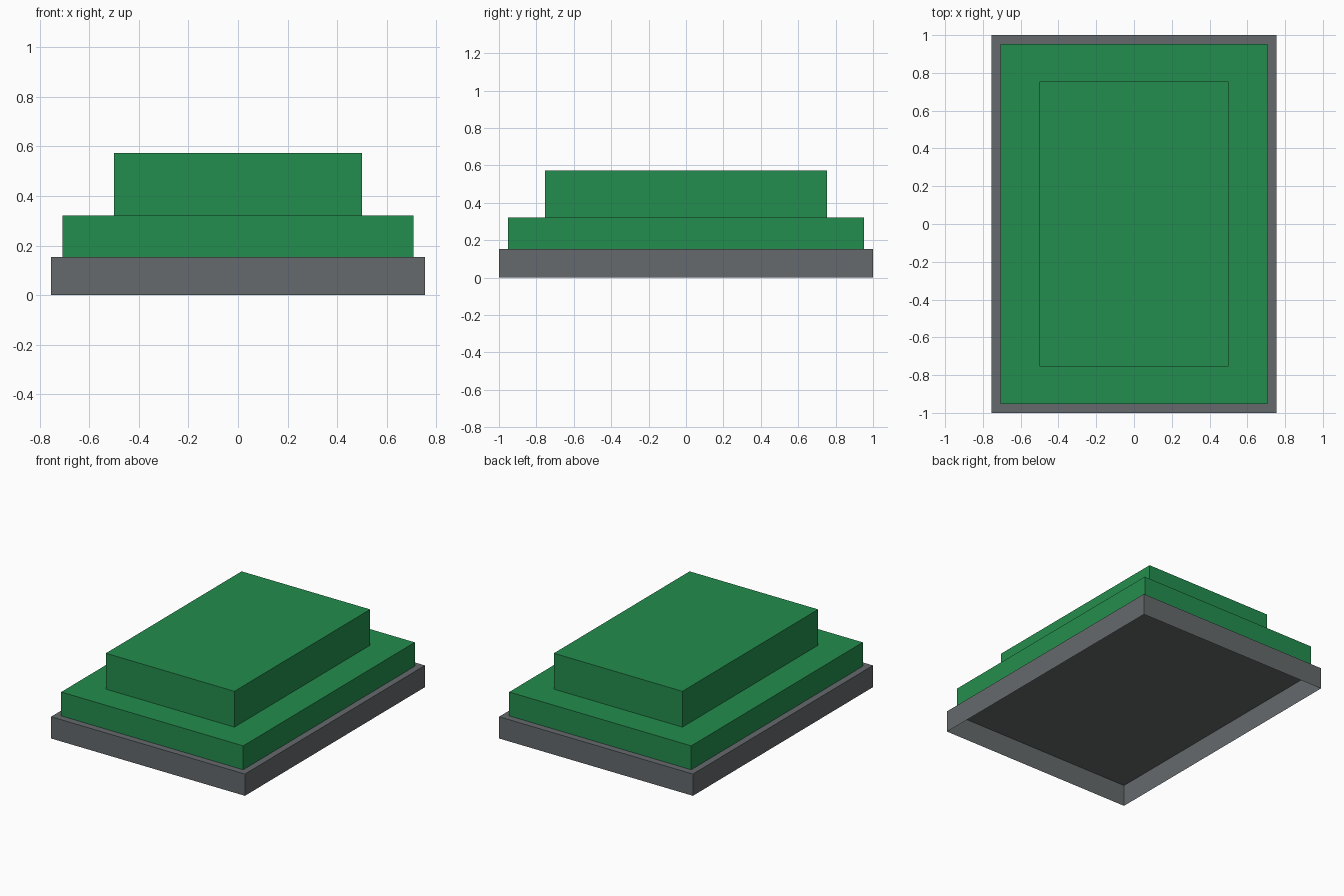
import bpy
import bmesh
from mathutils import Matrix

if "Cube" in bpy.data.objects:
    bpy.data.objects.remove(bpy.data.objects["Cube"])


def make_material(name, rgb):
    mat = bpy.data.materials.new(name)
    mat.diffuse_color = (*rgb, 1.0)
    mat.use_nodes = True
    mat.node_tree.nodes["Principled BSDF"].inputs["Base Color"].default_value = mat.diffuse_color
    return mat


def open_box(name, half_x, half_y, z0, z1, mat):
    """Box shell with no underside."""
    bm = bmesh.new()
    scale = Matrix.Diagonal((2 * half_x, 2 * half_y, z1 - z0, 1))
    bmesh.ops.create_cube(bm, size=1, matrix=Matrix.Translation((0, 0, (z0 + z1) / 2)) @ scale)
    bm.normal_update()
    bottom = [f for f in bm.faces if f.normal.z < -0.5]
    bmesh.ops.delete(bm, geom=bottom, context='FACES')
    mesh = bpy.data.meshes.new(name)
    bm.to_mesh(mesh)
    bm.free()
    mesh.materials.append(mat)
    obj = bpy.data.objects.new(name, mesh)
    bpy.context.collection.objects.link(obj)
    return obj


grey = make_material("dark grey", (0.130, 0.144, 0.150))
green = make_material("green", (0.0176, 0.266, 0.075))

# Hollow grey base, open below
open_box("base", 0.754, 1.0, 0.0, 0.153, grey)
# Stacked green tiers
open_box("lower_tier", 0.708, 0.953, 0.153, 0.321, green)
open_box("upper_tier", 0.5, 0.754, 0.321, 0.573, green)
